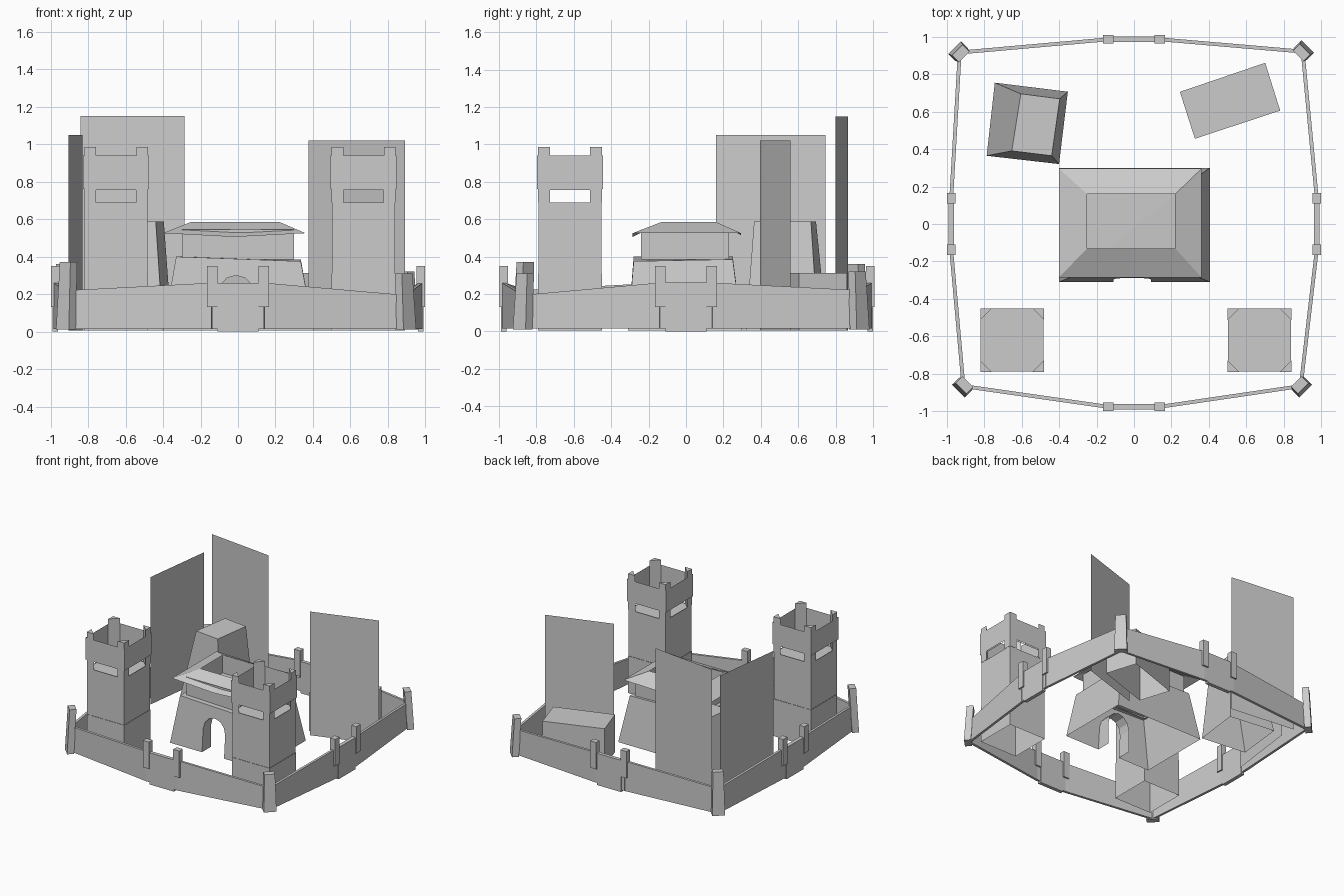
import bpy, math
from mathutils import Vector

if "Cube" in bpy.data.objects:
    bpy.data.objects.remove(bpy.data.objects["Cube"])


def make(name, verts, faces):
    me = bpy.data.meshes.new(name)
    me.from_pydata([tuple(v) for v in verts], [], faces)
    me.update()
    ob = bpy.data.objects.new(name, me)
    bpy.context.collection.objects.link(ob)
    return ob


def quads(name, polys):
    """Separate polygons joined into one sheet object."""
    verts, faces = [], []
    for p in polys:
        faces.append(list(range(len(verts), len(verts) + len(p))))
        verts += p
    return make(name, verts, faces)


def loft(name, low, high, bottom=True, top=True):
    """Join two equal 3D rings with side walls and optional caps."""
    n = len(low)
    faces = [[i, (i + 1) % n, n + (i + 1) % n, n + i] for i in range(n)]
    if bottom:
        faces.append(list(range(n))[::-1])
    if top:
        faces.append(list(range(n, 2 * n)))
    return make(name, list(low) + list(high), faces)


def rect(x0, x1, y0, y1, z):
    return [(x0, y0, z), (x1, y0, z), (x1, y1, z), (x0, y1, z)]


def at(ring, z):
    return [(x, y, z) for x, y in ring]


def slab(name, p, q, thick, z0, zp, zq):
    """Upright wall from p to q with its own top height at each end."""
    p, q = Vector(p), Vector(q)
    d = (q - p).normalized()
    n = Vector((d.y, -d.x)) * thick / 2
    ring = [p + n, q + n, q - n, p - n]
    low = [(v.x, v.y, z0) for v in ring]
    high = [(v.x, v.y, z) for v, z in zip(ring, (zp, zq, zq, zp))]
    loft(name, low, high)


# Outer wall: a gate in the middle of each side, a post at each corner
corners = [(-0.91, -0.865, 0.22, 0.37), (0.89, -0.865, 0.195, 0.31),
           (0.90, 0.92, 0.22, 0.32), (-0.93, 0.915, 0.22, 0.36)]
gates = [(0, -0.975), (0.975, 0), (0, 0.985), (-0.975, 0)]
for i, (gx, gy) in enumerate(gates):
    a, b = corners[i], corners[(i + 1) % 4]
    g = Vector((gx, gy))
    t = Vector((-gy, gx)).normalized()
    out = g.normalized()
    left, right = g - t * 0.14, g + t * 0.14
    slab("wall_left", a[:2], left, 0.02, 0.015, a[2], 0.26)
    slab("wall_right", right, b[:2], 0.02, 0.015, 0.26, b[2])
    slab("gate_wall", left, right, 0.02, 0.015, 0.26, 0.26)
    slab("gate_panel", g - t * 0.11, g + t * 0.11, 0.03, 0.0, 0.26, 0.26)
    for s in (-1, 1):
        c = g + t * 0.1375 * s
        slab("gate_post", c - t * 0.0275, c + t * 0.0275, 0.045, 0.13, 0.35, 0.35)

for x, y, _, h in corners:
    c = Vector((x, y))
    o = Vector((math.copysign(1, x), math.copysign(1, y))).normalized()
    t = Vector((-o.y, o.x))
    rings = []
    for z, k, shift in ((0.01, 0.048, 0.012), (h, 0.04, -0.008)):
        m = c + o * shift
        r = [m - t * k - o * 0.026, m + t * k - o * 0.026,
             m + t * k + o * 0.026, m - t * k + o * 0.026]
        rings.append([(v.x, v.y, z) for v in r])
    loft("corner_post", *rings)


# Watch towers: hollow shafts with a lookout slot on every side
def tower(cx, cy):
    h, s, z0, z1, top = 0.168, 0.107, 0.69, 0.755, 0.76

    def side(k, u, z, r):
        a = k * math.pi / 2
        return (cx + u * math.cos(a) + r * math.sin(a),
                cy + u * math.sin(a) - r * math.cos(a), z)

    polys = []
    for k in range(4):
        for u0, u1, a, b in ((-h, h, 0.31, z0), (-h, -s, z0, z1),
                             (s, h, z0, z1), (-h, h, z1, top)):
            polys.append([side(k, u, z, h) for u, z in
                          ((u0, a), (u1, a), (u1, b), (u0, b))])
    quads("tower_shaft", polys)
    b = 0.17
    loft("tower_base", rect(cx - b, cx + b, cy - b, cy + b, 0.005),
         rect(cx - b, cx + b, cy - b, cy + b, 0.31), False, False)
    quads("tower_floor", [rect(cx - h, cx + h, cy - h, cy + h, 0.685)])
    p = 0.176
    loft("tower_parapet", rect(cx - p, cx + p, cy - p, cy + p, 0.76),
         rect(cx - p, cx + p, cy - p, cy + p, 0.94), False, False)
    for sx in (-1, 1):
        for sy in (-1, 1):
            ring = [(cx + sx * 0.17, cy + sy * 0.17),
                    (cx + sx * 0.108, cy + sy * 0.17),
                    (cx + sx * 0.17, cy + sy * 0.108)]
            loft("tower_corner_pillar", at(ring, 0.69), at(ring, 0.985))


tower(-0.65, -0.62)
tower(0.67, -0.62)

# Keep base: sloped walls with an arched doorway in the front
low = rect(-0.40, 0.405, -0.31, 0.30, 0.005)
high = [(-0.33, -0.28, 0.40), (0.335, -0.28, 0.375),
        (0.335, 0.25, 0.385), (-0.33, 0.25, 0.40)]
quads("keep_base", [[low[i], low[(i + 1) % 4], high[(i + 1) % 4], high[i]]
                    for i in (1, 2, 3)] + [high[:3], [high[0], high[2], high[3]]])
arch = [(-0.11, 0.005)]
for i in range(7):
    a = math.pi * (1 - i / 6)
    arch.append((-0.01 + 0.10 * math.cos(a), 0.19 + 0.11 * math.sin(a)))
arch.append((0.09, 0.005))
arch3 = [(x, -0.31 + 0.03 * z / 0.395, z) for x, z in arch]
quads("keep_front", [[low[0]] + arch3 + [low[1], high[1], high[0]]])
n = len(arch3)
make("doorway", arch3 + [(x, -0.19, z) for x, z in arch],
     [[i, i + 1, n + i + 1, n + i] for i in range(n - 1)])

# Keep upper storey and open hipped roof with sagging eaves
loft("keep_upper_walls", rect(-0.30, 0.30, -0.24, 0.23, 0.385),
     rect(-0.30, 0.30, -0.24, 0.23, 0.545), False, False)
eave = [(-0.40, -0.285, 0.525), (-0.02, -0.285, 0.505), (0.36, -0.285, 0.525),
        (0.36, 0.295, 0.525), (-0.02, 0.295, 0.515), (-0.40, 0.295, 0.525)]
rim = [(-0.25, -0.13, 0.585), (-0.015, -0.13, 0.585), (0.22, -0.13, 0.585),
       (0.22, 0.16, 0.585), (-0.015, 0.16, 0.585), (-0.25, 0.16, 0.585)]
loft("keep_roof", eave, rim, False, False)

# Tapered hut and low storehouse behind the keep
loft("hut", at([(-0.786, 0.364), (-0.40, 0.32), (-0.353, 0.706), (-0.743, 0.754)], 0.005),
     at([(-0.652, 0.39), (-0.439, 0.364), (-0.396, 0.668), (-0.604, 0.695)], 0.588), False)
store = [(0.325, 0.455), (0.78, 0.605), (0.70, 0.86), (0.245, 0.705)]
loft("storehouse", at(store, 0.005), at(store, 0.312), False)

# Tall flat panels standing beside the buildings
for p, q, h in (((-0.84, 0.865), (-0.285, 0.80), 1.15),
                ((-0.905, 0.16), (-0.83, 0.745), 1.05),
                ((0.375, 0.395), (0.89, 0.56), 1.02)):
    quads("tall_panel", [[(*p, 0.005), (*q, 0.005), (*q, h), (*p, h)]])
